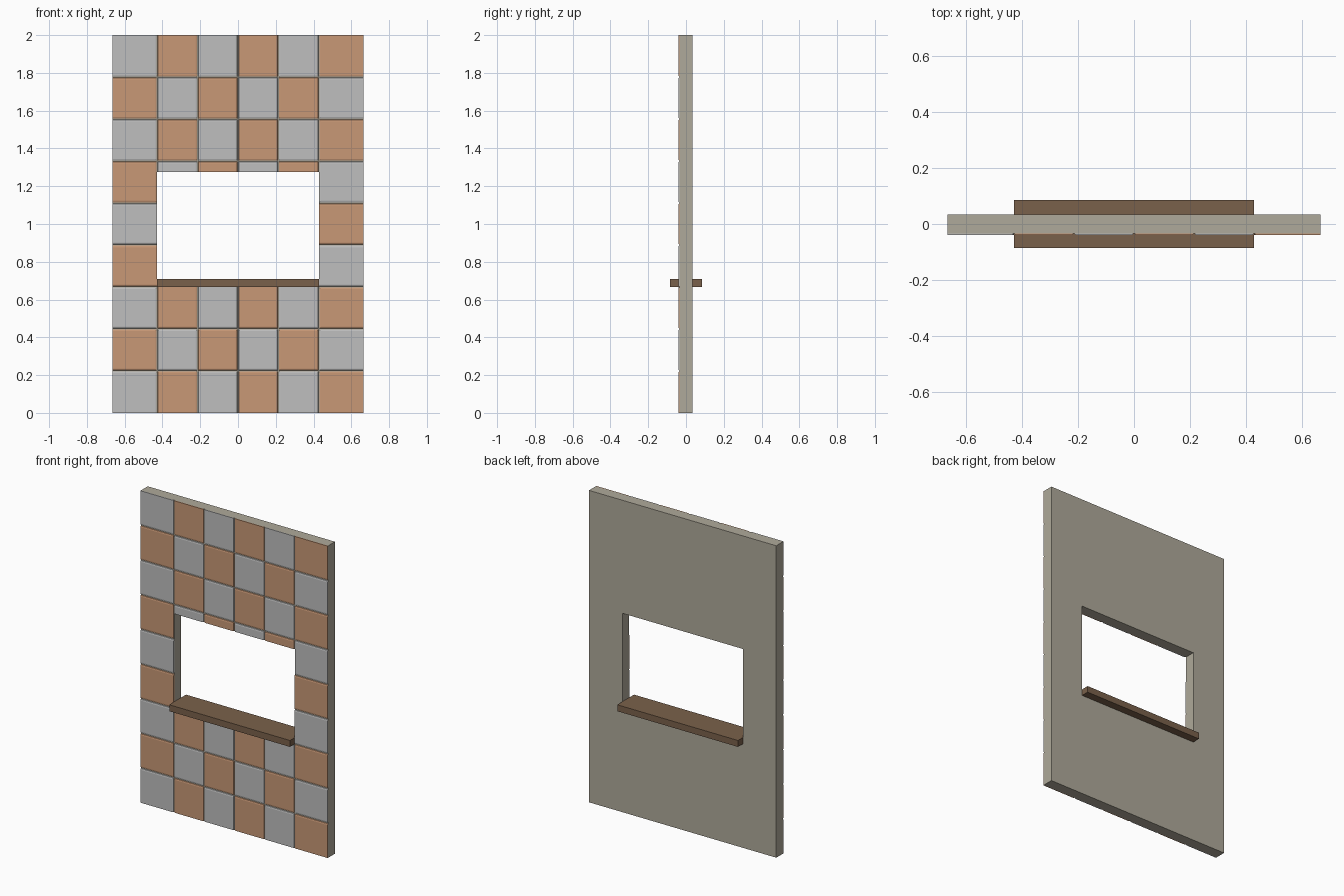
import bpy, bmesh

if "Cube" in bpy.data.objects:
    bpy.data.objects.remove(bpy.data.objects["Cube"])

HALF_W, OPEN_X, OPEN_LO, OPEN_HI = 0.664, 0.428, 2 / 3, 1.275
WALL_Y, TILE_Y = 0.034, 0.040
ROWS, COLS = 9, 6


def material(name, rgb):
    m = bpy.data.materials.new(name)
    m.diffuse_color = (*rgb, 1)
    m.use_nodes = True
    m.node_tree.nodes["Principled BSDF"].inputs["Base Color"].default_value = m.diffuse_color
    return m


beige = material("beige_plaster", (0.43, 0.40, 0.325))
grey = material("light_grey_tile", (0.52, 0.52, 0.52))
orange = material("terracotta_tile", (0.58, 0.315, 0.18))
brown = material("brown_wood", (0.195, 0.12, 0.07))


def finish(name, bm, mats):
    bmesh.ops.recalc_face_normals(bm, faces=bm.faces[:])
    me = bpy.data.meshes.new(name)
    bm.to_mesh(me)
    bm.free()
    for m in mats:
        me.materials.append(m)
    ob = bpy.data.objects.new(name, me)
    bpy.context.collection.objects.link(ob)
    return ob


def rect(bm, x0, x1, z0, z1, y):
    return [bm.verts.new((x, y, z)) for x, z in ((x0, z0), (x1, z0), (x1, z1), (x0, z1))]


def bridge(bm, a, b):
    return [bm.faces.new((a[i], a[(i + 1) % 4], b[(i + 1) % 4], b[i])) for i in range(4)]


# Wall slab with window opening: four rectangular loops joined in a ring
bm = bmesh.new()
loops = []
for y in (-WALL_Y, WALL_Y):
    outer = rect(bm, -HALF_W, HALF_W, 0, 2, y)
    inner = rect(bm, -OPEN_X, OPEN_X, OPEN_LO, OPEN_HI, y)
    loops += [outer, inner] if y < 0 else [inner, outer]
for i in range(4):
    bridge(bm, loops[i], loops[(i + 1) % 4])
finish("wall", bm, [beige])

# Tiles: rounded edges toward neighbours, flush edges at wall ends and opening
xs = [-HALF_W] + [OPEN_X * k / 2 for k in range(-2, 3)] + [HALF_W]
PROFILE = ((0.002, -WALL_Y + 0.001), (0.004, -TILE_Y + 0.0025), (0.007, -TILE_Y + 0.001), (0.012, -TILE_Y))


def has_tile(c, r):
    return 0 <= c < COLS and 0 <= r < ROWS and not (0 < c < 5 and r in (3, 4))


bm = bmesh.new()
for r in range(ROWS):
    for c in range(COLS):
        if not has_tile(c, r):
            continue
        cut = r == 5 and 0 < c < 5          # tiles trimmed by the opening
        z0, z1 = (OPEN_HI if cut else 2 * r / ROWS), 2 * (r + 1) / ROWS
        left, right = has_tile(c - 1, r), has_tile(c + 1, r)
        down, up = has_tile(c, r - 1), has_tile(c, r + 1)
        rings = [rect(bm, xs[c] + d * left, xs[c + 1] - d * right,
                      z0 + d * down, z1 - d * up, y) for d, y in PROFILE]
        faces = [bm.faces.new(rings[0]), bm.faces.new(rings[-1])]
        for a, b in zip(rings, rings[1:]):
            faces += bridge(bm, a, b)
        for f in faces:
            f.material_index = (r + c) % 2
finish("front_tiles", bm, [grey, orange])

# Window sill board passing through the wall
bm = bmesh.new()
bridge_a = rect(bm, -OPEN_X, OPEN_X, OPEN_LO, 0.708, -0.085)
bridge_b = rect(bm, -OPEN_X, OPEN_X, OPEN_LO, 0.708, 0.085)
bridge(bm, bridge_a, bridge_b)
bm.faces.new(bridge_a)
bm.faces.new(bridge_b)
finish("window_sill", bm, [brown])
